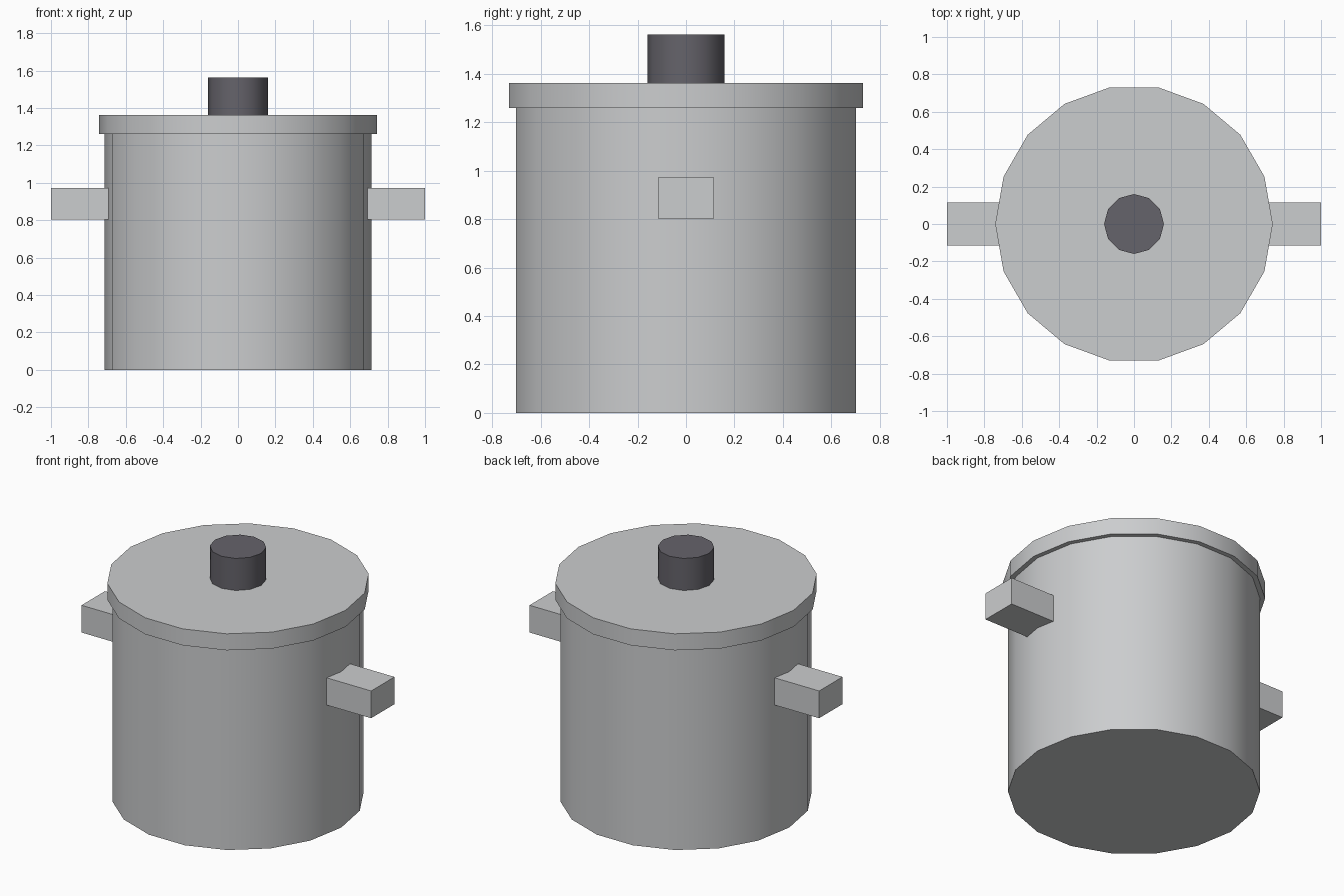
import bpy
import math

if "Cube" in bpy.data.objects:
    bpy.data.objects.remove(bpy.data.objects["Cube"])


def material(name, rgb):
    m = bpy.data.materials.new(name)
    m.diffuse_color = (*rgb, 1.0)
    m.use_nodes = True
    m.node_tree.nodes["Principled BSDF"].inputs["Base Color"].default_value = m.diffuse_color
    return m


steel = material("steel grey", (0.60, 0.61, 0.62))
dark = material("dark grey", (0.13, 0.125, 0.145))


def cylinder(name, sides, radius, z0, z1, mat):
    # rotated so that a corner points along +x
    bpy.ops.mesh.primitive_cylinder_add(
        vertices=sides, radius=radius, depth=z1 - z0,
        location=(0, 0, (z0 + z1) / 2), rotation=(0, 0, math.pi / 2))
    ob = bpy.context.object
    ob.name = name
    ob.data.materials.append(mat)
    bpy.ops.object.transform_apply(location=False, rotation=True, scale=True)
    bpy.ops.object.shade_smooth_by_angle(angle=math.radians(40))
    return ob


def box(name, lo, hi, mat):
    bpy.ops.mesh.primitive_cube_add(
        size=1, location=[(a + b) / 2 for a, b in zip(lo, hi)])
    ob = bpy.context.object
    ob.name = name
    ob.scale = [b - a for a, b in zip(lo, hi)]
    ob.data.materials.append(mat)
    bpy.ops.object.transform_apply(location=False, rotation=False, scale=True)
    return ob


# Pot, lid and knob
cylinder("pot_body", 18, 0.713, 0.0, 1.26, steel)
cylinder("lid", 18, 0.742, 1.26, 1.363, steel)
cylinder("lid_knob", 12, 0.16, 1.363, 1.563, dark)

# Side handles, set slightly into the wall
box("right_handle", (0.68, -0.115, 0.803), (1.0, 0.115, 0.973), steel)
box("left_handle", (-1.0, -0.115, 0.803), (-0.68, 0.115, 0.973), steel)
